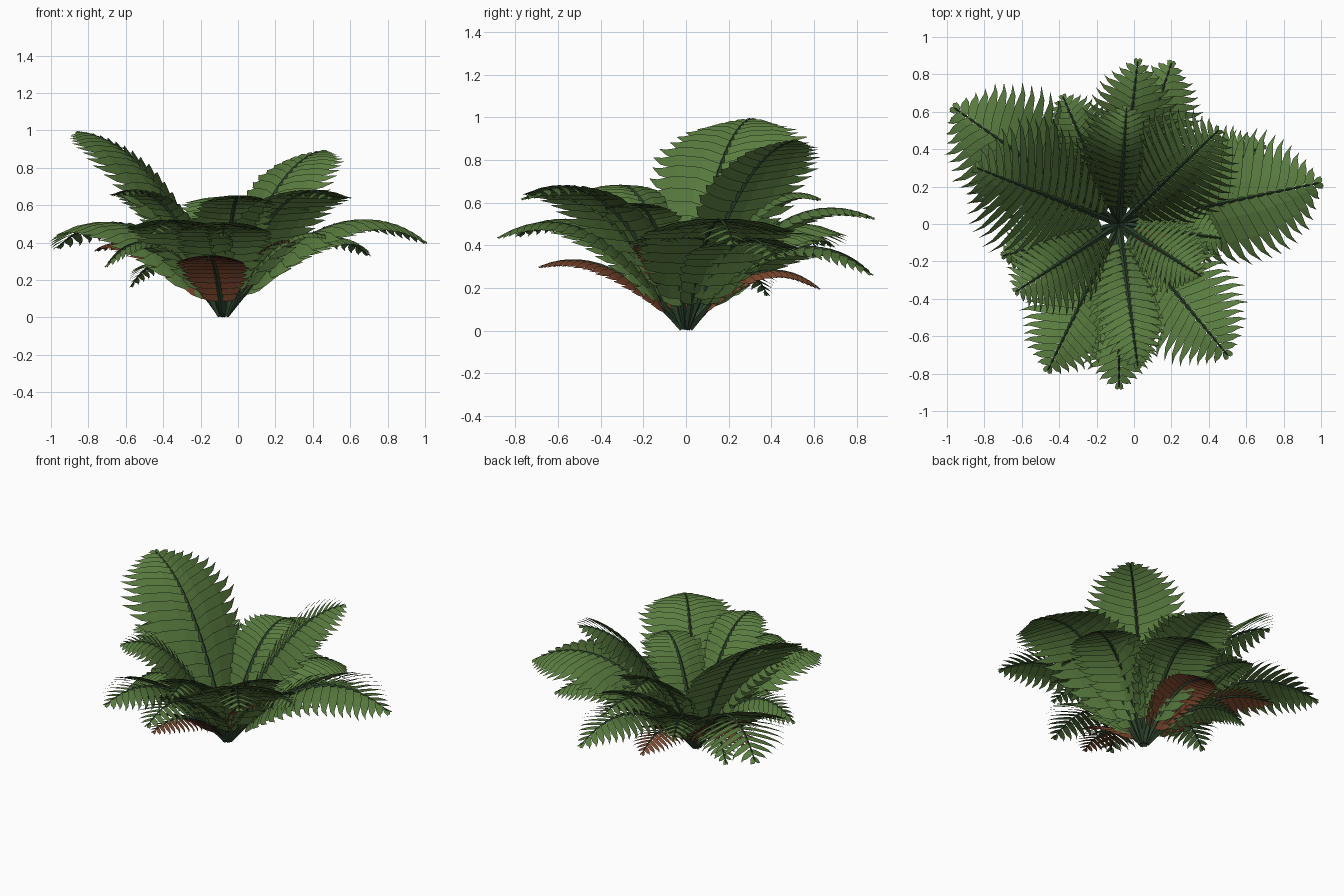
import bpy, bmesh, math, random
from mathutils import Vector

random.seed(4)
cube = bpy.data.objects.get("Cube")
if cube:
    bpy.data.objects.remove(cube)


def material(name, color):
    mat = bpy.data.materials.new(name)
    mat.use_nodes = True
    mat.diffuse_color = color
    bsdf = mat.node_tree.nodes["Principled BSDF"]
    bsdf.inputs["Base Color"].default_value = color
    bsdf.inputs["Roughness"].default_value = 0.8
    return mat


STEM = material("stem_green", (0.03, 0.065, 0.03, 1))
LEAF = material("leaf_green", (0.10, 0.20, 0.05, 1))
DRY = material("leaf_brown", (0.22, 0.07, 0.03, 1))

CROWN = Vector((-0.08, 0, 0.012))
PAIRS = 18
LEAF_START = 0.14


class Arch:
    """Arching path from the crown out to a frond tip."""

    def __init__(self, tip, reach, height):
        self.tip = Vector(tip)
        out = self.tip - CROWN
        out.z = 0
        self.root = CROWN + out.normalized() * 0.015
        self.bend = CROWN + out * reach
        self.bend.z = height
        self.side = out.normalized().cross(Vector((0, 0, 1)))

    def point(self, t):
        return self.root * (1 - t) ** 2 + self.bend * 2 * t * (1 - t) + self.tip * t * t

    def frame(self, t):
        along = ((self.bend - self.root) * (1 - t) + (self.tip - self.bend) * t).normalized()
        return along, self.side, self.side.cross(along)


def add_stem(bm, arch, segments=14):
    # Tapered four-sided stalk
    rings = []
    for i in range(segments + 1):
        t = i / segments
        along, side, up = arch.frame(t)
        r = 0.014 * (1 - t) + 0.004
        c = arch.point(t)
        rings.append([bm.verts.new(c + d * r) for d in (side, up, -side, -up)])
    for a, b in zip(rings, rings[1:]):
        for k in range(4):
            n = (k + 1) % 4
            bm.faces.new((a[k], a[n], b[n], b[k]))
    bm.faces.new(rings[0])
    bm.faces.new(rings[-1])


def add_leaflet(bm, arch, t, sign, length, width, sweep):
    # Broad-based blade that narrows to a point, twisted and drooping outward
    along, side, up = arch.frame(t)
    out = (side * sign * math.cos(sweep) + along * math.sin(sweep)).normalized()
    base = arch.point(t)
    droop = up * length * 0.2
    rows = []
    for d, w in ((0, 0.75), (0.25, 1.0), (0.6, 0.85), (0.85, 0.42)):
        c = base + out * length * d - droop * d * d
        rows.append([bm.verts.new(c + (along + up * 0.22) * width * w * s)
                     for s in (-0.5, 0.5)])
    point = bm.verts.new(base + out * length + along * width * 0.3 - droop)
    faces = [bm.faces.new((a[0], a[1], b[1], b[0])) for a, b in zip(rows, rows[1:])]
    faces.append(bm.faces.new((rows[-1][0], rows[-1][1], point)))
    for f in faces:
        f.material_index = 1


def make_frond(name, tip, reach, height, half_width, leaf):
    arch = Arch(tip, reach, height)
    bm = bmesh.new()
    add_stem(bm, arch)
    step = (0.99 - LEAF_START) / (PAIRS - 1)
    for i in range(PAIRS):
        u = i / (PAIRS - 1)
        t = LEAF_START + step * i
        spacing = (arch.point(t) - arch.point(t - step)).length
        length = half_width * (0.1 + 0.9 * math.sin(math.pi * (0.14 + 0.86 * u)) ** 0.9)
        for sign in (-1, 1):
            add_leaflet(bm, arch, t, sign, length * random.uniform(0.95, 1.05),
                        spacing * (1.5 - 0.6 * u * u), 0.12 + 0.4 * u)
    mesh = bpy.data.meshes.new(name)
    bm.to_mesh(mesh)
    bm.free()
    mesh.materials.append(STEM)
    mesh.materials.append(leaf)
    bpy.context.collection.objects.link(bpy.data.objects.new(name, mesh))


# Each frond: tip, reach and height of its bend, half width
UPRIGHT = [
    ((-0.84, 0.30, 0.99), 0.46, 0.93, 0.41),
    ((0.45, 0.50, 0.89), 0.48, 0.83, 0.34),
    ((-0.04, 0.62, 0.62), 0.50, 0.76, 0.28),
    ((-0.63, -0.36, 0.66), 0.50, 0.79, 0.28),
    ((0.36, -0.28, 0.58), 0.50, 0.68, 0.22),
    ((0.50, -0.70, 0.64), 0.50, 0.83, 0.33),
    ((0.02, -0.76, 0.62), 0.50, 0.78, 0.23),
]
ARCHING = [
    ((0.99, 0.22, 0.41), 0.55, 0.75, 0.38),
    ((-0.96, 0.62, 0.38), 0.55, 0.75, 0.37),
    ((0.02, 0.87, 0.53), 0.50, 0.72, 0.27),
    ((0.20, 0.86, 0.27), 0.55, 0.60, 0.28),
    ((-0.38, 0.68, 0.40), 0.55, 0.60, 0.24),
    ((-0.46, -0.78, 0.45), 0.52, 0.70, 0.30),
    ((-0.08, -0.87, 0.44), 0.52, 0.68, 0.27),
    ((0.69, 0.42, 0.34), 0.55, 0.62, 0.27),
    ((-0.70, -0.17, 0.28), 0.55, 0.62, 0.24),
    ((-0.57, 0.38, 0.17), 0.60, 0.48, 0.18),
    ((0.50, -0.08, 0.42), 0.55, 0.56, 0.20),
]
DRIED = [
    ((-0.75, 0.44, 0.36), 0.55, 0.52, 0.22),
    ((-0.10, 0.62, 0.20), 0.55, 0.42, 0.20),
    ((-0.17, -0.68, 0.30), 0.55, 0.42, 0.20),
    ((0.30, -0.19, 0.40), 0.55, 0.46, 0.13),
]

for label, fronds, leaf in (("upright_frond", UPRIGHT, LEAF),
                            ("arching_frond", ARCHING, LEAF),
                            ("dried_frond", DRIED, DRY)):
    for i, (tip, reach, height, half_width) in enumerate(fronds, 1):
        make_frond(f"{label}_{i}", tip, reach, height, half_width, leaf)
